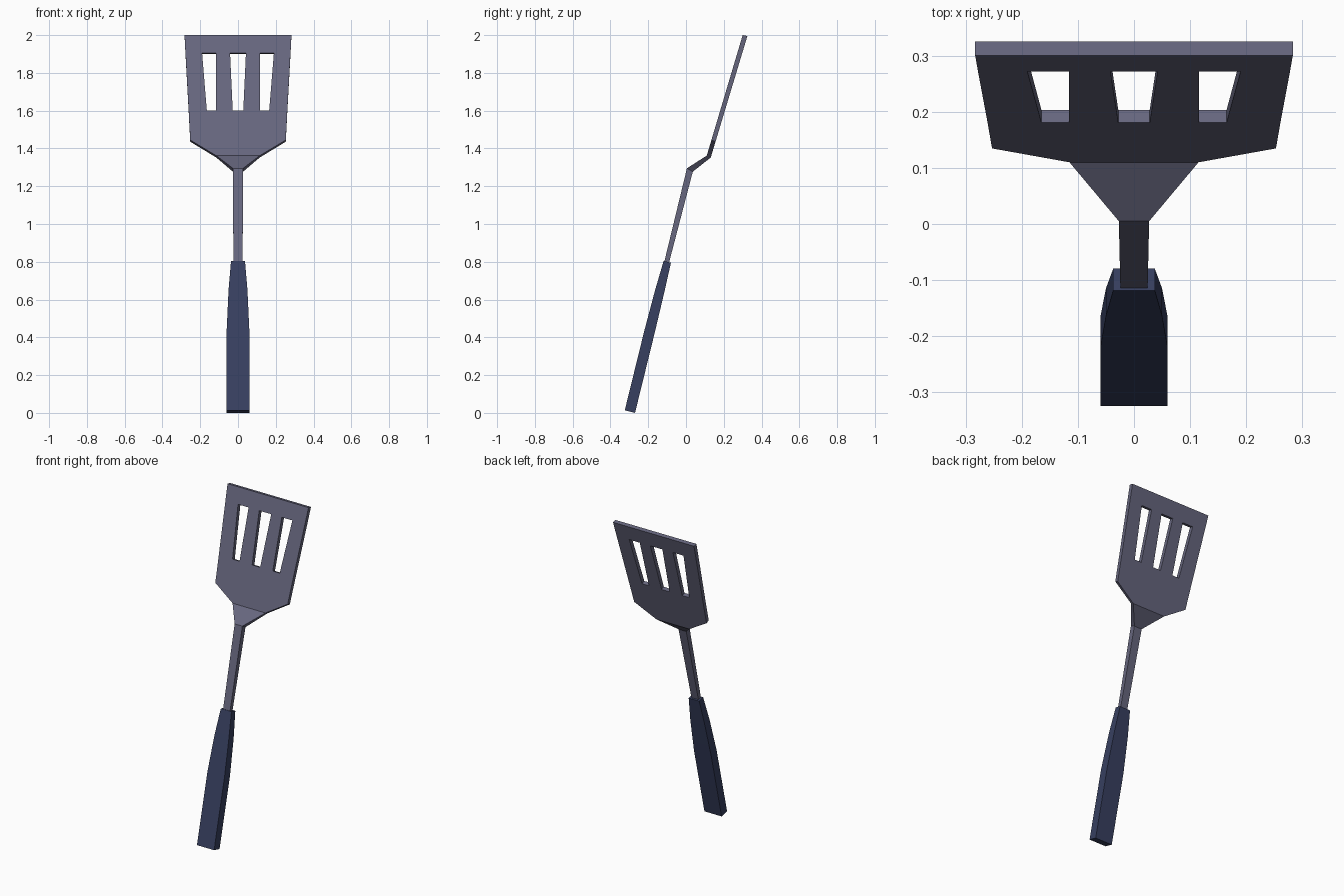
import bpy
from math import radians

cube = bpy.data.objects.get("Cube")
if cube:
    bpy.data.objects.remove(cube)


def material(name, rgb):
    mat = bpy.data.materials.new(name)
    mat.use_nodes = True
    mat.diffuse_color = (*rgb, 1)
    mat.node_tree.nodes["Principled BSDF"].inputs["Base Color"].default_value = (*rgb, 1)
    return mat


def build(name, verts, faces, mat):
    mesh = bpy.data.meshes.new(name)
    mesh.from_pydata(verts, [], faces)
    mesh.materials.append(mat)
    obj = bpy.data.objects.new(name, mesh)
    bpy.context.collection.objects.link(obj)
    bpy.ops.object.select_all(action='DESELECT')
    obj.select_set(True)
    bpy.context.view_layer.objects.active = obj
    bpy.ops.object.mode_set(mode='EDIT')
    bpy.ops.mesh.select_all(action='SELECT')
    bpy.ops.mesh.normals_make_consistent(inside=False)
    bpy.ops.object.mode_set(mode='OBJECT')
    bpy.ops.object.shade_smooth_by_angle(angle=radians(30))
    return obj


steel = material("grey violet metal", (0.135, 0.135, 0.21))
grip = material("dark blue grip", (0.038, 0.05, 0.115))

# Bent side profile as (front y, front z), (back y, back z) stations
profile = [((-0.127, 0.75), (-0.103, 0.745)), ((0.005, 1.295), (0.036, 1.277)),
           ((0.11, 1.362), (0.131, 1.352)), ((0.30, 2.0), (0.325, 1.995))]


def sheet_point(side, x, s):
    i = min(int(s), 2)
    t = s - i
    a, b = profile[i][side], profile[i + 1][side]
    return (x, a[0] + (b[0] - a[0]) * t, a[1] + (b[1] - a[1]) * t)


def blade_at(z):
    return 2 + (z - 1.362) / 0.638


# Rows up the metal: profile position and half widths of the slot bars
rows = [(0, (0.007, 0.013, 0.019, 0.024)),
        (1, (0.007, 0.014, 0.020, 0.027)),
        (2, (0.028, 0.06, 0.09, 0.115)),
        (blade_at(1.445), (0.028, 0.116, 0.165, 0.253)),
        (blade_at(1.60), (0.028, 0.116, 0.165, 0.261)),
        (blade_at(1.905), (0.042, 0.116, 0.19, 0.278)),
        (3, (0.042, 0.116, 0.19, 0.283))]
verts = []
for side in (0, 1):
    for s, half in rows:
        for x in [-h for h in reversed(half)] + list(half):
            verts.append(sheet_point(side, x, s))

# Sheet cells, leaving three slots open
slot_row = 4
cells = {(r, c) for r in range(len(rows) - 1) for c in range(7)}
cells -= {(slot_row, c) for c in (1, 3, 5)}
back = len(rows) * 8
faces = []
for r, c in sorted(cells):
    a = r * 8 + c
    ring = [a, a + 1, a + 9, a + 8]
    faces += [ring, [v + back for v in reversed(ring)]]
    # Walls wherever the neighbouring cell is missing
    neighbours = [(r - 1, c), (r, c + 1), (r + 1, c), (r, c - 1)]
    for k, cell in enumerate(neighbours):
        if cell not in cells:
            p, q = ring[k], ring[(k + 1) % 4]
            faces.append([q, p, p + back, q + back])
build("slotted_blade_and_shaft", verts, faces, steel)

# Handle: rectangular sections as centre y, centre z, half width, half depth
sections = [(-0.297, 0.007, 0.06, 0.028), (-0.193, 0.43, 0.06, 0.028),
            (-0.139, 0.645, 0.05, 0.025), (-0.099, 0.80, 0.037, 0.020)]
verts, faces = [], []
for y, z, w, d in sections:
    for sx, sd in ((-1, -1), (1, -1), (1, 1), (-1, 1)):
        verts.append((sx * w, y + sd * d * 0.97, z - sd * d * 0.24))
for r in range(len(sections) - 1):
    for c in range(4):
        n = (c + 1) % 4
        faces.append([r * 4 + c, r * 4 + n, r * 4 + 4 + n, r * 4 + 4 + c])
last = len(sections) * 4
faces += [[3, 2, 1, 0], list(range(last - 4, last))]
build("handle", verts, faces, grip)
